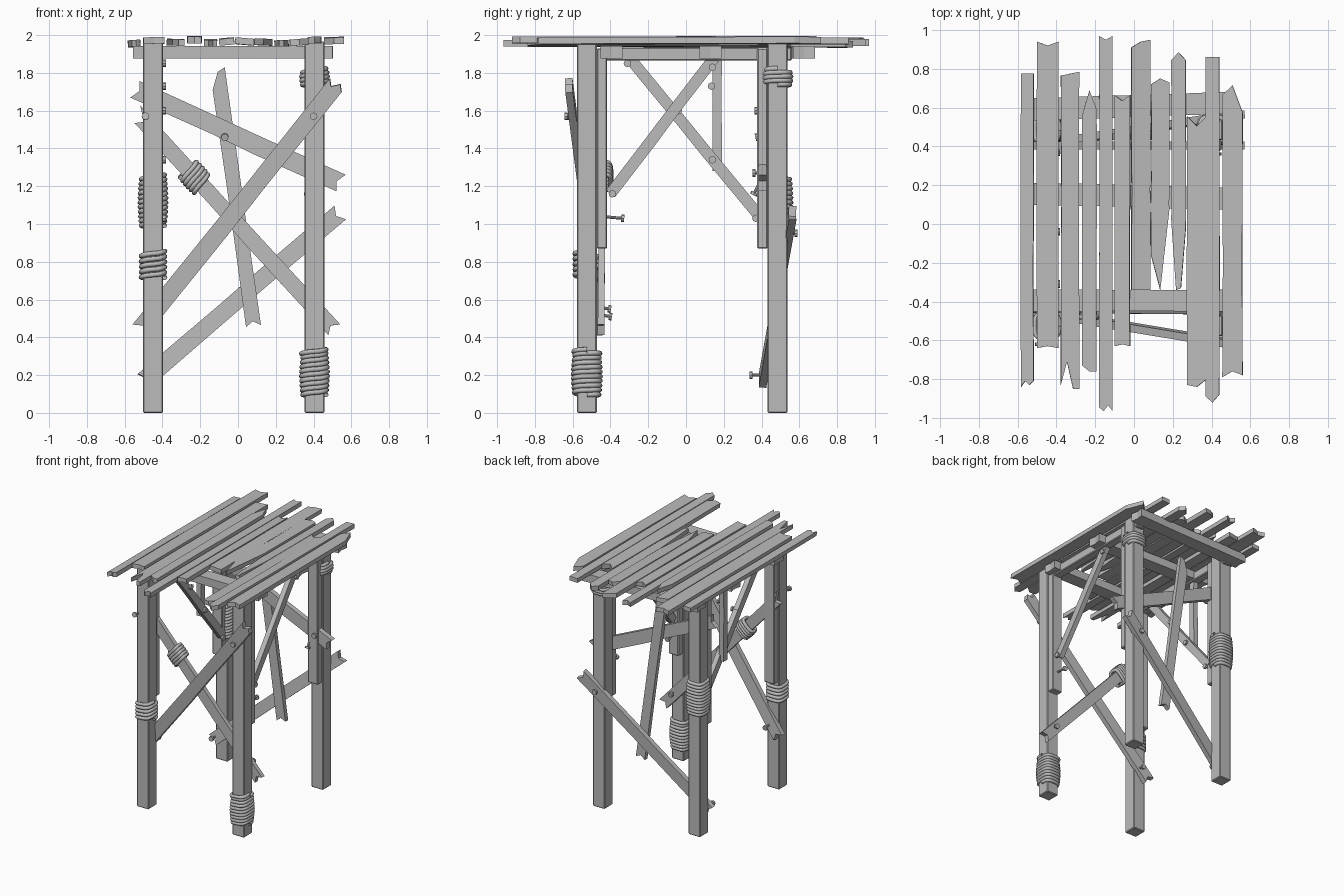
import bpy, bmesh, math, random
from mathutils import Vector, Matrix

random.seed(4)
if "Cube" in bpy.data.objects:
    bpy.data.objects.remove(bpy.data.objects["Cube"])

grey = bpy.data.materials.new("weathered_grey")
grey.use_nodes = True
grey.diffuse_color = (0.5, 0.5, 0.5, 1)
grey.node_tree.nodes["Principled BSDF"].inputs["Base Color"].default_value = (0.5, 0.5, 0.5, 1)


def finish(name, bm):
    bmesh.ops.recalc_face_normals(bm, faces=bm.faces)
    mesh = bpy.data.meshes.new(name)
    bm.to_mesh(mesh)
    bm.free()
    mesh.materials.append(grey)
    obj = bpy.data.objects.new(name, mesh)
    bpy.context.collection.objects.link(obj)
    return obj


def box(name, lo, hi, bevel=0.006):
    lo, hi = Vector(lo), Vector(hi)
    bm = bmesh.new()
    bmesh.ops.create_cube(bm, size=1)
    bmesh.ops.scale(bm, vec=hi - lo, verts=bm.verts)
    bmesh.ops.translate(bm, vec=(lo + hi) / 2, verts=bm.verts)
    if bevel:
        bmesh.ops.bevel(bm, geom=bm.edges[:], offset=bevel, segments=1, affect='EDGES')
    return finish(name, bm)


def board(name, a, b, width, thick, facing, start=(0, 0.02, 0), end=(0, 0.02, 0), roll=0):
    """Plank from a to b; start and end list how far each splinter is cut back."""
    a, b = Vector(a), Vector(b)
    d = (b - a).normalized()
    side = d.cross(Vector(facing)).normalized()
    side = Matrix.Rotation(roll, 3, d) @ side
    n = side.cross(d)

    def edge(p, cuts, sign):
        last = len(cuts) - 1
        return [p + side * width * (i / last - 0.5) + d * cut * sign for i, cut in enumerate(cuts)]

    # The long edges wander slightly, like split timber
    def wander(sign):
        return [a.lerp(b, t) + side * sign * width * random.uniform(0.46, 0.53) for t in (0.4, 0.6)]

    outline = edge(a, start, 1) + wander(1) + edge(b, end, -1)[::-1] + wander(-1)[::-1]
    bm = bmesh.new()
    face = bm.faces.new([bm.verts.new(p - n * thick / 2) for p in outline])
    out = bmesh.ops.extrude_face_region(bm, geom=[face])["geom"]
    bmesh.ops.translate(bm, vec=n * thick,
                        verts=[v for v in out if isinstance(v, bmesh.types.BMVert)])
    return finish(name, bm)


def nail(name, base, tip, head=0.02):
    base, tip = Vector(base), Vector(tip)
    d = tip - base
    turn = d.to_track_quat('Z', 'Y').to_matrix().to_4x4()
    bm = bmesh.new()
    for r, depth, mid in ((0.008, d.length, (base + tip) / 2), (head, 0.016, tip)):
        bmesh.ops.create_cone(bm, cap_ends=True, segments=8, radius1=r, radius2=r, depth=depth,
                              matrix=Matrix.Translation(mid) @ turn)
    return finish(name, bm)


def rope(name, center, axis, half_u, half_v, length, turns, bulge=0.008, thick=0.013):
    """Rounded-square coil wound along an axis."""
    axis = Vector(axis).normalized()
    v = Vector((0, 1, 0))
    u = v.cross(axis)
    curve = bpy.data.curves.new(name, 'CURVE')
    curve.dimensions = '3D'
    curve.bevel_depth = thick
    curve.bevel_resolution = 2
    count = turns * 28
    spline = curve.splines.new('POLY')
    spline.points.add(count)
    for i in range(count + 1):
        t = i / count
        ang = t * turns * math.tau
        c, s = math.cos(ang), math.sin(ang)
        grow = bulge * math.sin(math.pi * t)
        p = Vector(center) + axis * ((t - 0.5) * length + 0.006 * c)
        p += u * math.copysign(abs(c) ** 0.6, c) * (half_u + grow)
        p += v * math.copysign(abs(s) ** 0.6, s) * (half_v + grow)
        spline.points[i].co = (*p, 1)
    curve.materials.append(grey)
    obj = bpy.data.objects.new(name, curve)
    bpy.context.collection.objects.link(obj)
    bpy.ops.object.select_all(action='DESELECT')
    obj.select_set(True)
    bpy.context.view_layer.objects.active = obj
    bpy.ops.object.convert(target='MESH')
    bpy.ops.object.shade_smooth()


# Posts with cleats on their inner sides
RIGHT, LEFT, FRONT, BACK = -0.45, 0.405, -0.525, 0.485
H = 0.053
for xn, x in (("right", RIGHT), ("left", LEFT)):
    for yn, y in (("front", FRONT), ("back", BACK)):
        box(f"{yn}_{xn}_post", (x - H, y - H, 0), (x + H, y + H, 1.965))
        inner = y - math.copysign(H + 0.027, y)
        box(f"{yn}_{xn}_cleat", (x - 0.045, inner - 0.028, 0.87), (x + 0.045, inner + 0.028, 1.93))
    # Side rails
    box(f"{xn}_rail", (x - 0.035, -0.45, 1.865), (x + 0.035, 0.56, 1.935))

# Cross beams under the roof
for name, y0, y1 in (("front", -0.395, -0.395), ("middle", 0.155, 0.13), ("back", 0.59, 0.625)):
    board(f"{name}_beam", (-0.555, y0, 1.91), (0.5, y1, 1.91), 0.115, 0.065, (0, 0, 1),
          (0, 0.01, 0), (0, 0.01, 0))

# Roof slats: x, width, front y, back y, front cuts, back cuts
slats = [
    (-0.55, 0.065, -0.84, 0.775, (0, 0.03, 0.01, 0.03), (0, 0)),
    (-0.445, 0.11, -0.64, 0.94, (0, 0.01, 0), (0, 0.02, 0)),
    (-0.33, 0.095, -0.85, 0.785, (0.02, 0.14, 0, 0), (0.02, 0)),
    (-0.23, 0.075, -0.76, 0.69, (0.03, 0, 0), (0.13, 0, 0.1)),
    (-0.145, 0.07, -0.965, 0.97, (0.02, 0, 0.03, 0), (0, 0.02, 0)),
    (-0.06, 0.08, -0.63, 0.665, (0, 0.01, 0), (0, 0.03, 0)),
    (0.035, 0.1, -0.34, 0.95, (0, 0), (0.04, 0.01, 0)),
    (0.135, 0.095, -0.34, 0.75, (0.18, 0, 0.42), (0.03, 0, 0.02)),
    (0.23, 0.075, -0.34, 0.885, (0.36, 0, 0.01, 0.32), (0.04, 0, 0.04)),
    (0.325, 0.1, -0.84, 0.555, (0.01, 0, 0.04), (0, 0.05, 0)),
    (0.405, 0.07, -0.92, 0.86, (0.03, 0, 0.04), (0, 0)),
    (0.508, 0.105, -0.79, 0.715, (0, 0.03, 0.01), (0.05, 0, 0.14)),
]
for i, (x, width, y0, y1, front, back) in enumerate(slats):
    z = 1.957 if i % 4 == 0 else random.uniform(1.96, 1.975)
    board(f"roof_slat_{i + 1}", (x, y0, z), (x, y1, z + random.uniform(-0.006, 0.006)),
          width, 0.035, (0, 0, 1), front, back, math.radians(random.uniform(-5, 5)))

# Front and back diagonal braces
ahead = (0, -1, 0)
board("front_brace_rising", (-0.52, -0.45, 0.44), (0.53, -0.622, 1.75), 0.095, 0.04, ahead,
      (0, 0.03, 0), (0.01, 0.04, 0, 0.03))
board("front_brace_falling", (-0.55, -0.44, 1.6), (0.51, -0.45, 0.44), 0.085, 0.035, ahead,
      (0, 0.08, 0.05), (0, 0.03, 0))
board("back_brace_falling", (-0.55, 0.405, 1.715), (0.55, 0.405, 1.215), 0.1, 0.04, ahead,
      (0.01, 0.03, 0), (0, 0.03, 0.01))
board("back_brace_rising", (-0.5, 0.405, 0.17), (0.54, 0.565, 1.06), 0.095, 0.04, ahead,
      (0, 0.02, 0), (0, 0.03, 0))
board("back_brace_upright", (-0.11, 0.45, 1.825), (0.082, 0.45, 0.46), 0.08, 0.035, ahead,
      (0, 0.02, 0.11), (0, 0.025, 0))

# Side braces
out = (1, 0, 0)
board("left_side_brace", (0.4, -0.4, 1.16), (0.4, 0.15, 1.88), 0.06, 0.04, out, (0, 0), (0, 0))
board("right_side_brace", (-0.42, -0.3, 1.88), (-0.42, 0.39, 1.04), 0.06, 0.04, out, (0, 0), (0, 0))
board("right_side_strut", (-0.45, 0.165, 1.28), (-0.45, 0.165, 1.88), 0.05, 0.04, out, (0, 0), (0, 0))

# Rope lashings
up = (0, 0, 1)
rope("front_left_rope", (LEFT, FRONT, 0.2), up, 0.061, 0.064, 0.22, 9)
rope("front_left_rope_top", (LEFT, FRONT, 0.32), up, 0.061, 0.064, 0.02, 1)
rope("front_right_rope", (RIGHT, FRONT, 0.78), up, 0.063, 0.063, 0.14, 5, 0)
rope("back_right_rope", (RIGHT, BACK, 1.12), up, 0.061, 0.063, 0.27, 11)
rope("back_left_rope", (LEFT, BACK, 1.775), up, 0.061, 0.063, 0.085, 4)
rope("brace_rope", (-0.23, -0.44, 1.25), (1.06, 0, -1.16), 0.058, 0.04, 0.11, 5, 0.004)

# Nails and bolts: shaft start, head position
nails = [
    ((0.4, -0.58, 1.57), (0.4, -0.635, 1.57)),
    ((0.4, -0.45, 1.04), (0.4, -0.335, 1.03)),
    ((0.42, -0.46, 0.56), (0.42, -0.405, 0.55)),
    ((-0.43, -0.46, 0.52), (-0.43, -0.4, 0.51)),
    ((-0.49, -0.44, 1.55), (-0.49, -0.62, 1.57)),
    ((0.43, 0.42, 1.27), (0.43, 0.36, 1.27)),
    ((0.37, 0.42, 1.28), (0.37, 0.36, 1.16)),
    ((-0.07, 0.42, 1.47), (-0.07, 0.375, 1.46)),
    ((-0.4, 0.42, 1.6), (-0.4, 0.37, 1.6)),
    ((-0.48, 0.43, 0.2), (-0.48, 0.345, 0.2)),
    ((0.41, 0.53, 0.95), (0.41, 0.582, 0.95)),
    ((0.38, 0.14, 1.83), (0.43, 0.14, 1.83)),
    ((0.38, -0.39, 1.16), (0.43, -0.39, 1.16)),
    ((-0.44, -0.31, 1.85), (-0.39, -0.31, 1.85)),
    ((-0.44, -0.04, 1.6), (-0.39, -0.04, 1.6)),
    ((-0.44, 0.14, 1.34), (-0.39, 0.14, 1.34)),
    ((-0.44, 0.135, 1.73), (-0.39, 0.135, 1.73)),
    ((-0.44, 0.37, 1.03), (-0.39, 0.37, 1.03)),
]
for i, (base, tip) in enumerate(nails):
    nail(f"nail_{i + 1}", base, tip)
